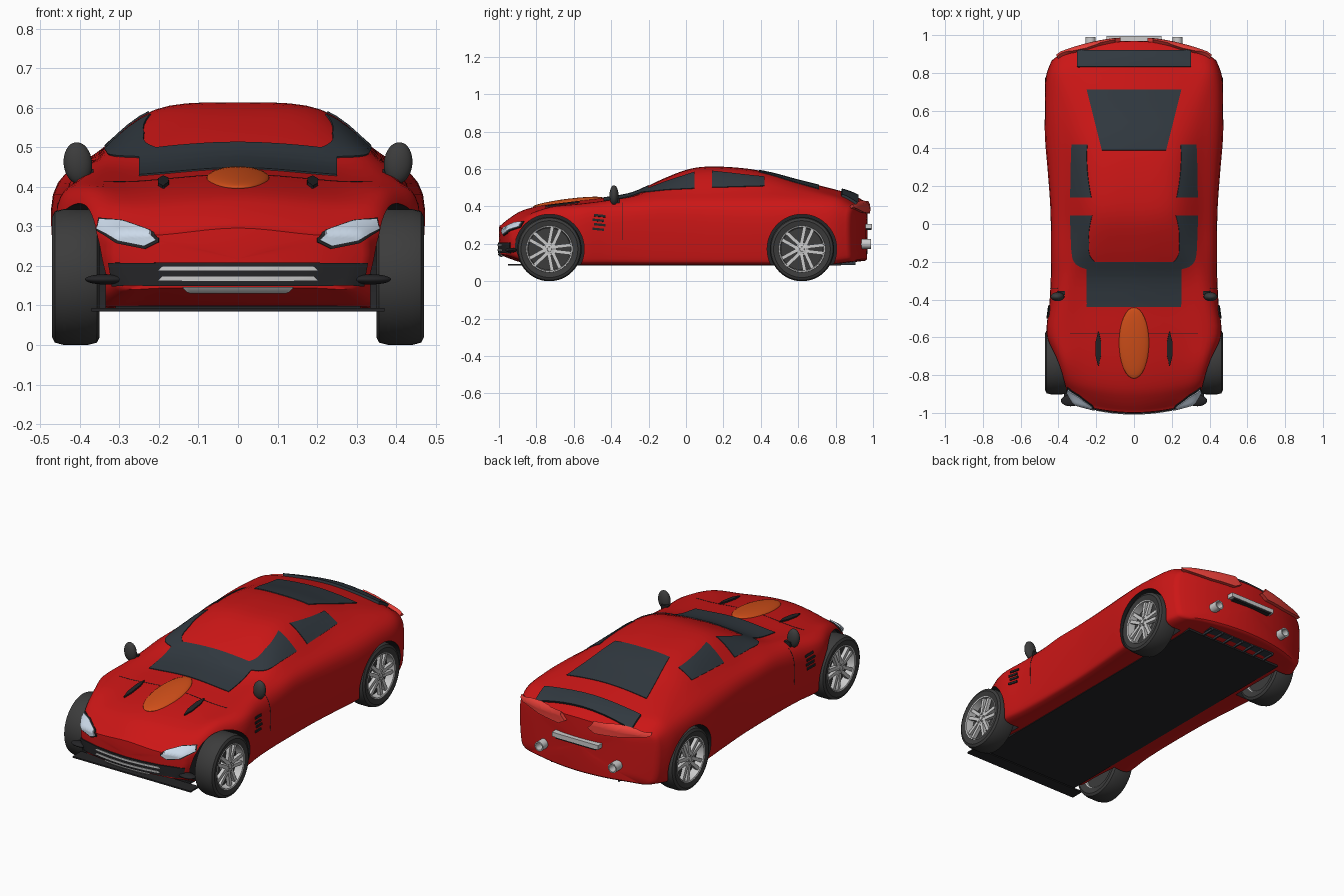
import bpy, bmesh, math
from mathutils import Vector, Matrix
from mathutils.bvhtree import BVHTree

if "Cube" in bpy.data.objects:
    bpy.data.objects.remove(bpy.data.objects["Cube"])


def material(name, r, g, b):
    m = bpy.data.materials.new(name)
    m.diffuse_color = (r, g, b, 1)
    m.use_nodes = True
    m.node_tree.nodes["Principled BSDF"].inputs["Base Color"].default_value = m.diffuse_color
    return m


RED = material("red_paint", .6, .008, .008)
ORANGE = material("orange_paint", .65, .08, .01)
GLASS = material("dark_glass", .03, .04, .05)
BLACK = material("black_trim", .018, .018, .02)
RUBBER = material("rubber", .045, .045, .045)
LAMP = material("headlight_lens", .6, .7, .82)
TAIL = material("taillight_lens", .8, .05, .04)


def finish(o, mat, angle=35):
    bpy.ops.object.select_all(action='DESELECT')
    o.select_set(True)
    bpy.context.view_layer.objects.active = o
    if mat:
        o.data.materials.append(mat)
    bpy.ops.object.shade_smooth_by_angle(angle=math.radians(angle))
    return o


def to_object(bm, name, mat, angle=35):
    bmesh.ops.recalc_face_normals(bm, faces=bm.faces)
    me = bpy.data.meshes.new(name)
    bm.to_mesh(me)
    o = bpy.data.objects.new(name, me)
    bpy.context.collection.objects.link(o)
    return finish(o, mat, angle)


def box(name, loc, size, mat=None, rot=(0, 0, 0)):
    bpy.ops.mesh.primitive_cube_add(size=1, location=loc, rotation=rot)
    o = bpy.context.object
    o.name, o.scale = name, size
    return finish(o, mat)


def ball(name, loc, size, mat=None, rot=(0, 0, 0)):
    bpy.ops.mesh.primitive_uv_sphere_add(segments=32, ring_count=16, radius=1, location=loc, rotation=rot)
    o = bpy.context.object
    o.name, o.scale = name, size
    return finish(o, mat, 60)


def lathe(name, profile, matrix, mat=None, steps=48):
    # revolve (radius, height) points about local z
    bm = bmesh.new()
    vs = [bm.verts.new((r, 0, h)) for r, h in profile]
    es = [bm.edges.new(p) for p in zip(vs, vs[1:])]
    bmesh.ops.spin(bm, geom=vs + es, cent=(0, 0, 0), axis=(0, 0, 1), angle=2 * math.pi, steps=steps)
    bmesh.ops.remove_doubles(bm, verts=bm.verts, dist=1e-5)
    bm.transform(matrix)
    return to_object(bm, name, mat)


def spline(p, n, closed=False):
    # Catmull-Rom through tuples of any size
    out, k = [], len(p)
    at = (lambda i: p[i % k]) if closed else (lambda i: p[max(0, min(k - 1, i))])
    for i in range(k if closed else k - 1):
        for j in range(n):
            t = j / n
            out.append([.5 * (2 * b + (c - a) * t + (2 * a - 5 * b + 4 * c - d) * t * t
                              + (3 * b - a - 3 * c + d) * t ** 3)
                        for a, b, c, d in zip(at(i - 1), at(i), at(i + 1), at(i + 2))])
    return out if closed else out + [list(p[-1])]


# body: y, floor z, half width, waist z, belt half width, belt z, roof half width, top z
STATIONS = [
    (-.99, .14, .33, .24, .31, .28, .20, .30), (-.94, .12, .36, .25, .34, .305, .22, .34),
    (-.87, .10, .385, .27, .36, .35, .24, .38), (-.75, .10, .42, .30, .38, .39, .25, .41),
    (-.58, .09, .46, .33, .41, .405, .25, .432), (-.42, .09, .445, .34, .39, .425, .25, .448),
    (-.28, .09, .437, .36, .37, .445, .25, .475), (-.14, .09, .435, .38, .36, .465, .23, .54),
    (0, .09, .436, .38, .355, .475, .21, .595), (.12, .09, .44, .38, .355, .48, .21, .613),
    (.30, .09, .453, .38, .355, .485, .21, .605), (.45, .09, .465, .38, .36, .485, .215, .58),
    (.60, .09, .468, .38, .37, .475, .225, .54), (.78, .09, .468, .36, .40, .45, .26, .495),
    (.88, .10, .46, .34, .41, .43, .28, .467), (.96, .11, .435, .33, .40, .395, .28, .425)]


def section(s):
    y, zb, w, zs, wb, zbelt, wr, zt = s
    half = [(0, zb), (.6 * w, zb), (.9 * w, zb), (.98 * w, zb + .05), (w, zs),
            (wb, zbelt), (wr, zt - .018), (0, zt)]
    return spline(half + [(-x, z) for x, z in half[-2:0:-1]], 5, True)


rings = [(s[0], section(s)) for s in spline(STATIONS, 4)]


def cap(ring, sign):
    y, pts = ring
    zm = (max(p[1] for p in pts) + min(p[1] for p in pts)) / 2
    return [(y + sign * d, [(x * k, zm + (z - zm) * k) for x, z in pts])
            for k, d in ((.95, .008), (.6, .01), (.3, .01), (.03, .01))]


rings = cap(rings[0], -1)[::-1] + rings + cap(rings[-1], 1)
bm = bmesh.new()
loops = []
for y, pts in rings:
    fade = min(1, max(0, (abs(y) - .6) / .36))
    loops.append([bm.verts.new((x, y - math.copysign(.5 * x * x * fade, y), z)) for x, z in pts])
for a, b in zip(loops, loops[1:]):
    for i in range(len(a)):
        j = (i + 1) % len(a)
        bm.faces.new((a[i], a[j], b[j], b[i]))
bm.faces.new(loops[0])
bm.faces.new(loops[-1])
bmesh.ops.recalc_face_normals(bm, faces=bm.faces)
skin = BVHTree.FromBMesh(bm)
body = to_object(bm, "body", RED, 50)
body.data.materials.append(BLACK)

# wheel arches cut from the body
AXLES = (("front", -.73), ("rear", .62))
R = .172
for _, y in AXLES:
    for s in (-1, 1):
        bpy.ops.mesh.primitive_cylinder_add(vertices=64, radius=.186, depth=.3, location=(s * .485, y, R),
                                            rotation=(0, math.pi / 2, 0))
        cutter = bpy.context.object
        cutter.name, cutter.hide_render = "arch_cutter", True
        cutter.data.materials.append(BLACK)
        bpy.context.view_layer.objects.active = body
        m = body.modifiers.new("arch", 'BOOLEAN')
        m.operation, m.object, m.solver, m.material_mode = 'DIFFERENCE', cutter, 'EXACT', 'TRANSFER'
        bpy.ops.object.modifier_apply(modifier=m.name)
        bpy.data.objects.remove(cutter)
finish(body, None, 40)


def along(rail, t):
    f = t * (len(rail) - 1)
    i = min(int(f), len(rail) - 2)
    return Vector(rail[i]).lerp(Vector(rail[i + 1]), f - i)


def drape(name, rail_a, rail_b, view, mat, off=.004, n=24, m=8, flip=1):
    # panel between two rails, projected on the body from one view
    place = {"side": (lambda u, v: (flip * 2, u, v), (-flip, 0, 0)),
             "top": (lambda u, v: (flip * u, v, 2), (0, 0, -1)),
             "front": (lambda u, v: (flip * u, -2, v), (0, 1, 0)),
             "back": (lambda u, v: (flip * u, 2, v), (0, -1, 0))}
    f, d = place[view]
    d = Vector(d)
    bm = bmesh.new()
    grid = []
    for i in range(n + 1):
        a, b = along(rail_a, i / n), along(rail_b, i / n)
        row = []
        for j in range(m + 1):
            o = Vector(f(*a.lerp(b, j / m)))
            hit, nor, _, _ = skin.ray_cast(o, d)
            if hit is None:
                hit, nor, _, _ = skin.find_nearest(o + d * 1.1)
            row.append((hit + nor * off, hit - nor * .004))
        grid.append([[bm.verts.new(p) for p in pair] for pair in row])
    for k in (0, 1):
        for i in range(n):
            for j in range(m):
                bm.faces.new([grid[a][b][k] for a, b in ((i, j), (i + 1, j), (i + 1, j + 1), (i, j + 1))])
    bmesh.ops.recalc_face_normals(bm, faces=bm.faces)
    rim = ([(i, 0) for i in range(n)] + [(n, j) for j in range(m)]
           + [(i, m) for i in range(n, 0, -1)] + [(0, j) for j in range(m, 0, -1)])
    for (a, b), (c, e) in zip(rim, rim[1:] + rim[:1]):
        bm.faces.new((grid[a][b][0], grid[c][e][0], grid[c][e][1], grid[a][b][1]))
    return to_object(bm, name, mat, 45)


# glass, bonnet lines, boot lip and front intake
drape("windscreen", [(-.25, -.44), (-.25, -.2)], [(.25, -.44), (.25, -.2)], "top", GLASS, m=16)
drape("rear_window", [(-.17, .39), (-.25, .71)], [(.17, .39), (.25, .71)], "top", GLASS, m=16)
drape("boot_lip", [(-.3, .83), (-.3, .915)], [(.3, .83), (.3, .915)], "top", GLASS, .014, m=20)
drape("bonnet_seam", [(-.34, -.58), (.34, -.58)], [(-.34, -.577), (.34, -.577)], "top", BLACK, .001, m=1)
drape("front_intake", [(-.315, .15), (.315, .15)], [(-.325, .208), (.325, .208)], "front", BLACK, .006)
for z in (.143, .168, .193):
    drape("grille_bar", [(-.12, z - .005), (.12, z - .005)] if z < .15 else [(-.2, z - .005), (.2, z - .005)],
          [(-.14, z + .004), (.14, z + .004)] if z < .15 else [(-.19, z + .005), (.19, z + .005)],
          "front", None, .009, m=2)

# parts on both sides
for s in (-1, 1):
    drape("front_side_window", [(-.27, .47), (-.1, .488), (.045, .495)],
          [(-.26, .474), (-.1, .535), (.045, .582)], "side", GLASS, flip=s)
    drape("rear_side_window", [(.14, .5), (.42, .508)], [(.14, .588), (.42, .557)], "side", GLASS, flip=s)
    drape("door_seam", [(-.342, .22), (-.342, .42)], [(-.339, .22), (-.339, .42)], "side", BLACK, .001, m=1, flip=s)
    drape("headlight", [(.205, .265), (.235, .25), (.3, .263), (.35, .29)],
          [(.21, .27), (.225, .284), (.29, .307), (.345, .313)], "front", LAMP, .012, flip=s)
    drape("headlight_surround", [(.2, .26), (.235, .243), (.305, .257), (.355, .288)],
          [(.2, .27), (.222, .288), (.29, .312), (.35, .319)], "front", BLACK, .006, flip=s)
    drape("taillight", [(.07, .385), (.11, .362), (.25, .367), (.40, .39)],
          [(.075, .39), (.1, .415), (.25, .414), (.40, .398)], "back", TAIL, .02, flip=s)
    drape("bonnet_vent", [(.187, -.75), (.175, -.7), (.175, -.62), (.187, -.57)],
          [(.19, -.75), (.202, -.7), (.202, -.62), (.19, -.57)], "top", BLACK, .008, m=4, flip=s)
    for k in range(4):
        y, z = -.5 + .008 * (k % 2), .275 + .024 * k
        drape("side_vent", [(y, z), (y + .06, z - .006)], [(y, z + .012), (y + .06, z + .006)],
              "side", BLACK, .006, n=6, m=2, flip=s)
    ball("fog_light", (s * .335, -.935, .166), (.052, .03, .013), BLACK)
    ball("mirror", (s * .405, -.385, .46), (.036, .024, .053), RUBBER, (0, s * .1, 0))
    box("mirror_arm", (s * .385, -.365, .43), (.04, .02, .03), BLACK)
    lathe("exhaust", [(0, .03), (.02, .03), (.02, .1), (.027, .1), (.027, 0), (0, 0)],
          Matrix.Translation((s * .23, .89, .2)) @ Matrix.Rotation(-math.pi / 2, 4, 'X'), None, 24)

# bonnet scoop, floor, splitter, diffuser, rear bar
ball("bonnet_scoop", (0, -.63, .421), (.08, .19, .02), ORANGE, (.125, 0, 0))
box("floor", (0, -.02, .092), (.62, 1.7, .014), BLACK)
box("front_splitter", (0, -.915, .089), (.74, .075, .008), BLACK)
box("rear_diffuser", (0, .845, .108), (.44, .12, .02), GLASS)
for k in range(7):
    box("diffuser_fin", (-.21 + .07 * k, .85, .096), (.008, .11, .02), GLASS)
box("rear_bar", (0, .975, .295), (.29, .04, .024))
box("rear_bar_inset", (0, .976, .28), (.25, .03, .012), BLACK)

# wheels
TIRE = [(.118, -.05), (.152, -.06), (.166, -.053), (R, -.03), (R, .03), (.166, .053), (.152, .06), (.124, .054)]
RIM = [(.125, .052), (.123, .057), (.117, .055), (.114, .03), (.113, -.045), (.12, -.05)]
for label, y in AXLES:
    for s in (-1, 1):
        hub = Matrix.Translation((s * .41, y, R)) @ Matrix.Rotation(s * math.pi / 2, 4, 'Y')
        lathe(label + "_tire", TIRE, hub, RUBBER)
        lathe(label + "_rim", RIM, hub)
        lathe(label + "_brake_disc", [(0, -.03), (.113, -.03), (.113, .012), (0, .012)], hub, RUBBER)
        lathe(label + "_hub", [(0, 0), (.036, .0), (.034, .046), (.013, .05), (.012, .054), (0, .054)], hub, None, 24)
        bm = bmesh.new()
        for k in range(5):
            turn = hub @ Matrix.Rotation(2 * math.pi * k / 5 + math.pi / 2, 4, 'Z')
            for side in (-1, 1):
                bmesh.ops.create_cube(bm, size=1, matrix=turn @ Matrix.Translation((.072, side * .017, .038))
                                      @ Matrix.Rotation(side * .12, 4, 'Z') @ Matrix.Diagonal((.096, .019, .02, 1)))
            bmesh.ops.create_cone(bm, cap_ends=True, segments=8, radius1=.005, radius2=.005, depth=.016,
                                  matrix=turn @ Matrix.Translation((.024, 0, .048)))
        to_object(bm, label + "_spokes", None)
